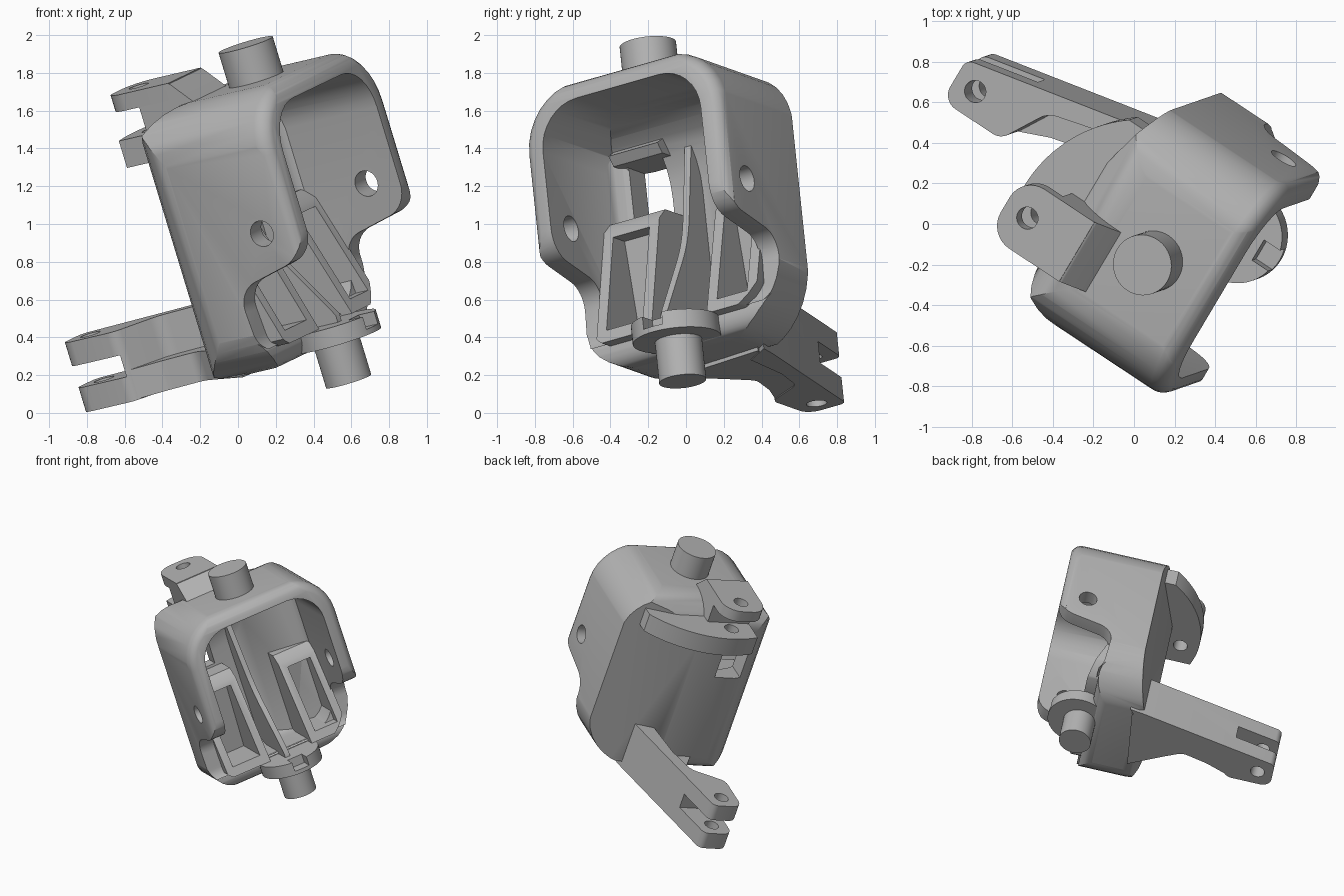
import bpy, bmesh, math
from mathutils import Matrix, Vector

cube = bpy.data.objects.get("Cube")
if cube:
    bpy.data.objects.remove(cube, do_unlink=True)

grey = bpy.data.materials.new("plain grey")
grey.use_nodes = True
grey.diffuse_color = (0.45, 0.45, 0.45, 1)
grey.node_tree.nodes["Principled BSDF"].inputs["Base Color"].default_value = grey.diffuse_color

# Part frame: X out of the opening, Y along the side holes, Z along the pins
up = Vector((-0.289, -0.1, 0.952)).normalized()
side = Vector((0.49, 0.83, 0.25))
side = (side - up * side.dot(up)).normalized()
FRAME = Matrix.Translation((0.325, -0.12, 1.07)) @ Matrix((side.cross(up), side, up)).transposed().to_4x4()


def rounded(points, steps=8):
    """Fillet every corner given as (u, v, radius)."""
    out = []
    for i, p in enumerate(points):
        c = Vector(p[:2])
        r = p[2] if len(p) > 2 else 0
        if not r:
            out.append(c)
            continue
        a = (Vector(points[i - 1][:2]) - c).normalized()
        b = (Vector(points[(i + 1) % len(points)][:2]) - c).normalized()
        half = a.angle(b) / 2
        centre = c + (a + b).normalized() * r / math.sin(half)
        start = c + a * r / math.tan(half) - centre
        end = c + b * r / math.tan(half) - centre
        turn = start.angle_signed(end)
        for k in range(steps + 1):
            t = -turn * k / steps
            out.append(centre + Vector((start.x * math.cos(t) - start.y * math.sin(t),
                                        start.x * math.sin(t) + start.y * math.cos(t))))
    return out


def circle(u, v, r, n=32):
    return [(u + r * math.cos(math.tau * k / n), v + r * math.sin(math.tau * k / n)) for k in range(n)]


def prism(name, axis, points, lo, hi):
    """Extrude a filleted profile along one axis of the part frame."""
    place = {"x": lambda u, v, w: (w, u, v), "y": lambda u, v, w: (u, w, v),
             "z": lambda u, v, w: (u, v, w)}[axis]
    bm = bmesh.new()
    flat = rounded(points)
    low, high = [[bm.verts.new(place(p[0], p[1], w)) for p in flat] for w in (lo, hi)]
    bm.faces.new(low)
    bm.faces.new(high)
    for i in range(len(flat)):
        j = (i + 1) % len(flat)
        bm.faces.new((low[i], low[j], high[j], high[i]))
    bmesh.ops.recalc_face_normals(bm, faces=bm.faces)
    bm.transform(FRAME)
    mesh = bpy.data.meshes.new(name)
    bm.to_mesh(mesh)
    bm.free()
    mesh.materials.append(grey)
    obj = bpy.data.objects.new(name, mesh)
    bpy.context.collection.objects.link(obj)
    return obj


def box(name, x, y, z):
    return prism(name, "z", [(x[0], y[0]), (x[1], y[0]), (x[1], y[1]), (x[0], y[1])], *z)


def bake(obj):
    bpy.context.view_layer.update()
    mesh = bpy.data.meshes.new_from_object(obj.evaluated_get(bpy.context.evaluated_depsgraph_get()))
    obj.modifiers.clear()
    obj.data = mesh


def combine(obj, other, mode):
    mod = obj.modifiers.new("combine", "BOOLEAN")
    mod.operation, mod.object, mod.solver = mode, other, "EXACT"
    bake(obj)
    bpy.data.objects.remove(other, do_unlink=True)


def soften(obj, width):
    """Round the end edges of a prism."""
    mod = obj.modifiers.new("soften", "BEVEL")
    mod.width, mod.segments, mod.limit_method, mod.angle_limit = width, 5, "ANGLE", math.radians(60)
    bake(obj)


# Housing: softened side profile, trimmed by a softened end profile and a plan
housing = prism("housing", "y", [
    (0.335, 0.735, 0.1), (0.335, -0.17, 0.16), (-0.12, -0.27, 0.14), (-0.1, -0.58, 0.12),
    (0.06, -0.74, 0.1), (-0.56, -0.74, 0.14), (-0.56, 0.735, 0.3)], -0.615, 0.615)
soften(housing, 0.085)
ends = prism("ends", "x", [
    (-0.62, -0.745, 0.28), (0.62, -0.745, 0.4), (0.62, 0.74, 0.34), (-0.62, 0.74, 0.34)], -1, 0.34)
soften(ends, 0.085)
combine(housing, ends, "INTERSECT")
combine(housing, prism("plan", "z", [
    (0.6, -0.7), (0.6, 0.7), (-0.36, 0.7), (-0.39, 0.62, 0.04), (-0.57, 0.0, 0.2), (-0.57, -0.63, 0.34),
    (-0.2, -0.63, 0.2), (-0.1, -0.7)], -1, 1), "INTERSECT")

# Hollow inside, with the same construction
hollow = prism("hollow", "y", [
    (1, 0.625), (1, -0.6), (-0.44, -0.6, 0.12), (-0.44, 0.625, 0.42)], -0.8, 0.8)
combine(hollow, prism("hollow_ends", "x", [
    (-0.5, -0.6, 0.2), (0.5, -0.6, 0.28), (0.5, 0.625, 0.24), (-0.5, 0.625, 0.24)], -1, 2), "INTERSECT")
combine(hollow, prism("hollow_plan", "z", [
    (2, -0.52), (2, 0.52), (-0.27, 0.52, 0.1), (-0.44, 0, 0.1), (-0.44, -0.52, 0.25)], -1, 1), "INTERSECT")
combine(housing, hollow, "DIFFERENCE")
combine(housing, prism("side_holes", "y", circle(0.13, 0.0, 0.07), -1, 1), "DIFFERENCE")
combine(housing, box("window", (-0.8, -0.36), (-0.42, -0.2), (0.12, 0.42)), "DIFFERENCE")

# Pins, with a notched boss round the lower one
upper_pin = prism("upper_pin", "z", circle(-0.02, 0, 0.15, 48), 0.68, 0.928)
lower_pin = prism("lower_pin", "z", circle(-0.015, 0, 0.125, 48), -0.945, -0.65)
boss = prism("lower_boss", "z", circle(0, 0, 0.235, 48), -0.72, -0.62)
combine(boss, box("boss_notch", (0.13, 0.4), (-0.06, 0.06), (-0.69, -0.5)), "DIFFERENCE")

# Upper lug: disc segment below, rounded tab above, sharing a hole
disc = prism("lug_disc", "z", circle(-0.06, -0.08, 0.735, 96), 0.47, 0.62)
combine(disc, prism("disc_limit", "z", [
    (-0.46, -0.32), (-0.47, 0.0), (-0.35, 0.5), (-0.9, 0.5), (-0.9, -0.32)], 0, 1), "INTERSECT")
tab = prism("lug_tab", "z", [
    (-0.35, -0.32), (-0.78, -0.32, 0.13), (-0.78, 0.03, 0.13), (-0.35, 0.03)], 0.77, 0.86)
web = prism("lug_web", "y", [
    (-0.57, 0.5), (-0.57, 0.8), (-0.35, 0.86, 0.03), (-0.22, 0.72), (-0.3, 0.69), (-0.46, 0.58), (-0.46, 0.5)],
    -0.32, 0.03)
for part in (disc, tab):
    combine(part, prism("lug_hole", "z", circle(-0.65, -0.14, 0.055), 0, 1), "DIFFERENCE")

# Lower arm with a forked end, thin wall and wider foot near the housing
arm = prism("lower_arm", "z", [
    (-1.57, 0.05, 0.05), (-1.57, -0.19, 0.08), (-1.22, -0.19, 0.08), (-1.08, 0.05, 0.12),
    (-0.85, 0.11, 0.1), (-0.5, 0.14), (-0.38, 0.3), (-0.5, 0.28)], -0.765, -0.38)
combine(arm, box("fork_slot", (-1.8, -1.23), (-0.5, 0.5), (-0.63, -0.51)), "DIFFERENCE")
combine(arm, prism("arm_hole", "z", circle(-1.45, -0.06, 0.055), -1, 0), "DIFFERENCE")
arm_foot = prism("arm_foot", "z", [
    (-1.22, -0.17), (-1.05, -0.1, 0.1), (-0.85, -0.05, 0.1), (-0.7, -0.14), (-0.45, -0.3), (-0.4, 0.25),
    (-0.9, 0.12), (-1.2, 0.05)], -0.76, -0.6)

# Central rib with a curved front edge
rib = prism("inner_rib", "y", [
    (-0.5, -0.65), (0.06, -0.65), (0.06, -0.58), (-0.24, -0.12, 0.8), (-0.4, 0.58), (-0.5, 0.5)], -0.05, -0.01)

# Hollow blocks in both lower corners, and a small one above the window
blocks = []
for name, lo, hi, top in (("block_right", -0.5, -0.15, 0.1), ("block_left", 0.2, 0.51, 0.05)):
    block = prism(name, "y", [
        (-0.48, -0.62), (0.0, -0.62), (-0.2, top - 0.06), (-0.27, top), (-0.48, top)], lo, hi)
    combine(block, prism("block_pocket", "y", [
        (-0.36, -0.55), (0.3, -0.55), (0.3, top - 0.1), (-0.3, top - 0.1)], lo + 0.06, hi - 0.06), "DIFFERENCE")
    # Keep the block inside the housing walls
    combine(block, prism("block_limit", "z", [
        (0.3, -0.6), (0.3, 0.6), (-0.32, 0.6), (-0.5, 0), (-0.5, -0.6)], -1, 1), "INTERSECT")
    combine(block, prism("block_ends", "x", [
        (-0.56, -0.67, 0.24), (0.56, -0.67, 0.34), (0.56, 0.6), (-0.56, 0.6)], -1, 1), "INTERSECT")
    blocks.append(block)
head = prism("inner_head", "y", [(-0.48, 0.42), (-0.3, 0.42), (-0.26, 0.47), (-0.48, 0.6)], -0.46, -0.15)

bpy.ops.object.select_all(action="DESELECT")
for obj in [housing, upper_pin, lower_pin, boss, disc, tab, web, arm, arm_foot, rib, head] + blocks:
    obj.select_set(True)
    bpy.context.view_layer.objects.active = obj
bpy.ops.object.shade_smooth_by_angle(angle=math.radians(35))
